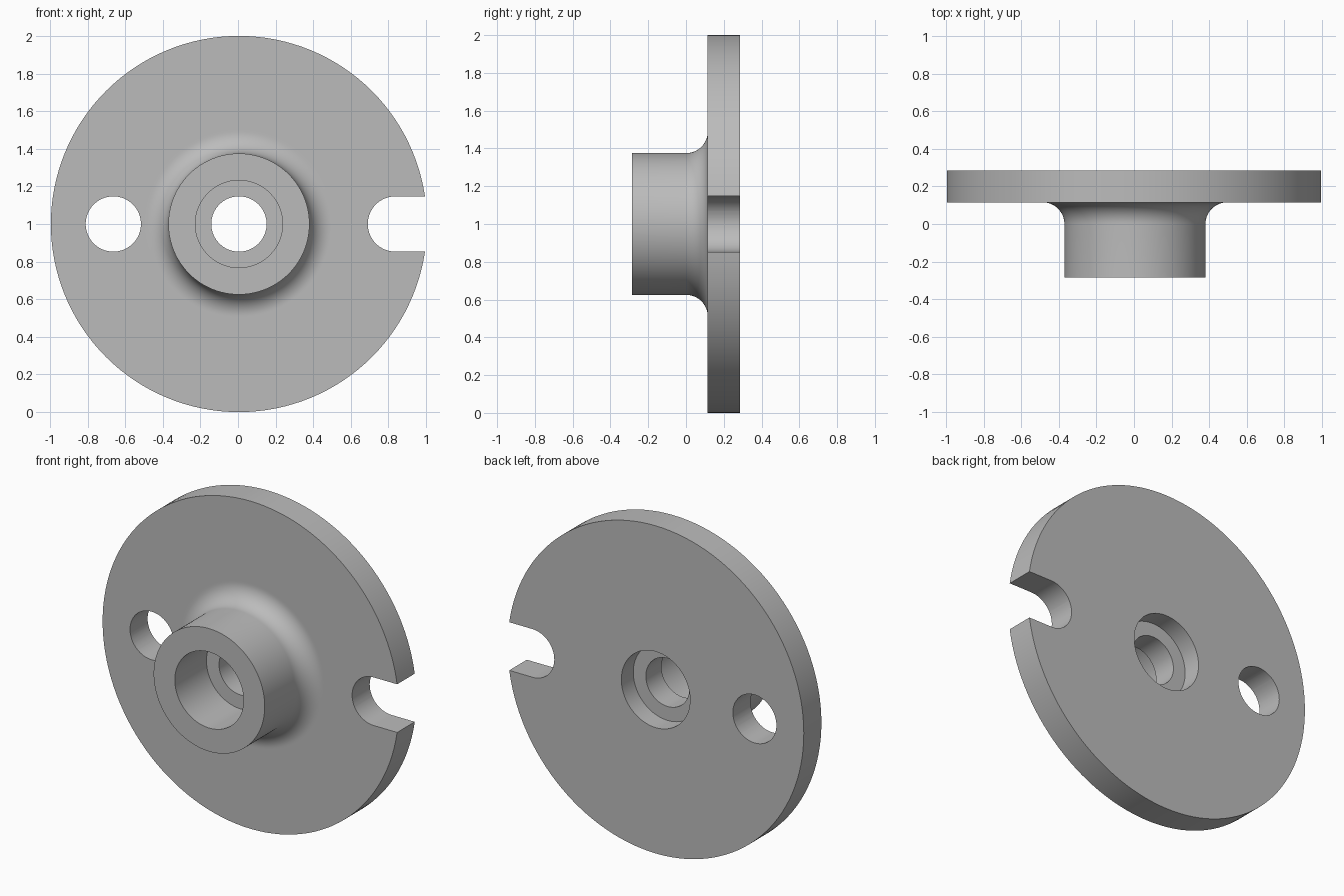
import bpy, bmesh, math
from mathutils import Matrix, Vector

cube = bpy.data.objects.get("Cube")
if cube:
    bpy.data.objects.remove(cube, do_unlink=True)

# Main dimensions
CX, CZ = 0.005, 1.0                                # axis of the disc
FRONT, PLATE, BACK = -0.285, 0.115, 0.285          # depths along y
DISC_R, HUB_R, FILLET = 1.0, 0.375, 0.115
HOLE_R, BORE_R = 0.147, 0.232
FRONT_SHOULDER, BACK_SHOULDER = 0.02, 0.17

steel = bpy.data.materials.new("plain grey")
steel.use_nodes = True
grey = (0.5, 0.5, 0.5, 1)
steel.diffuse_color = grey
steel.node_tree.nodes["Principled BSDF"].inputs["Base Color"].default_value = grey


def add_object(name, bm):
    bmesh.ops.recalc_face_normals(bm, faces=bm.faces)
    mesh = bpy.data.meshes.new(name)
    bm.to_mesh(mesh)
    bm.free()
    mesh.materials.append(steel)
    obj = bpy.data.objects.new(name, mesh)
    bpy.context.collection.objects.link(obj)
    return obj


def lathe(name, profile, steps=128):
    """Turn a closed (radius, y) profile around the disc axis."""
    bm = bmesh.new()
    verts = [bm.verts.new((CX + r, y, CZ)) for r, y in profile]
    edges = [bm.edges.new((a, b)) for a, b in zip(verts, verts[1:] + verts[:1])]
    bmesh.ops.spin(bm, geom=verts + edges, cent=(CX, 0, CZ), axis=(0, 1, 0),
                   angle=math.tau, steps=steps)
    bmesh.ops.remove_doubles(bm, verts=bm.verts, dist=1e-5)
    return add_object(name, bm)


def prism(name, outline):
    """Extrude an (x, z) outline right through the plate."""
    bm = bmesh.new()
    face = bm.faces.new([bm.verts.new((CX + x, -0.05, CZ + z)) for x, z in outline])
    new = bmesh.ops.extrude_face_region(bm, geom=[face])["geom"]
    bmesh.ops.translate(bm, vec=(0, 0.5, 0),
                        verts=[v for v in new if isinstance(v, bmesh.types.BMVert)])
    return add_object(name, bm)


def arc(x, start, end, steps):
    angles = [start + (end - start) * i / steps for i in range(steps + 1)]
    return [(x + HOLE_R * math.cos(a), HOLE_R * math.sin(a)) for a in angles]


# Flange with hub, root fillet and stepped bore
fillet = []
for i in range(17):
    a = math.pi / 2 * i / 16
    fillet.append((HUB_R + FILLET * (1 - math.cos(a)), PLATE - FILLET * (1 - math.sin(a))))
profile = [(BORE_R, FRONT), (HUB_R, FRONT)] + fillet + [
    (HUB_R + FILLET + 0.01, PLATE), (DISC_R, PLATE), (DISC_R, BACK),
    (BORE_R, BACK), (BORE_R, BACK_SHOULDER), (HOLE_R, BACK_SHOULDER),
    (HOLE_R, FRONT_SHOULDER), (BORE_R, FRONT_SHOULDER)]
flange = lathe("flange_with_hub", profile)

# Round hole on one side, open slot on the other
hole = prism("hole_cutter", arc(-0.668, 0, math.tau, 64)[:-1])
slot = prism("slot_cutter", arc(0.832, math.pi / 2, math.pi * 1.5, 32)
             + [(1.2, -HOLE_R), (1.2, HOLE_R)])

bpy.context.view_layer.objects.active = flange
flange.select_set(True)
for cutter in (hole, slot):
    cutter.hide_render = True
    mod = flange.modifiers.new("cut", "BOOLEAN")
    mod.operation, mod.solver, mod.object = "DIFFERENCE", "EXACT", cutter
    bpy.ops.object.modifier_apply(modifier=mod.name)
    bpy.data.objects.remove(cutter, do_unlink=True)

bpy.ops.object.shade_smooth_by_angle(angle=math.radians(30))
